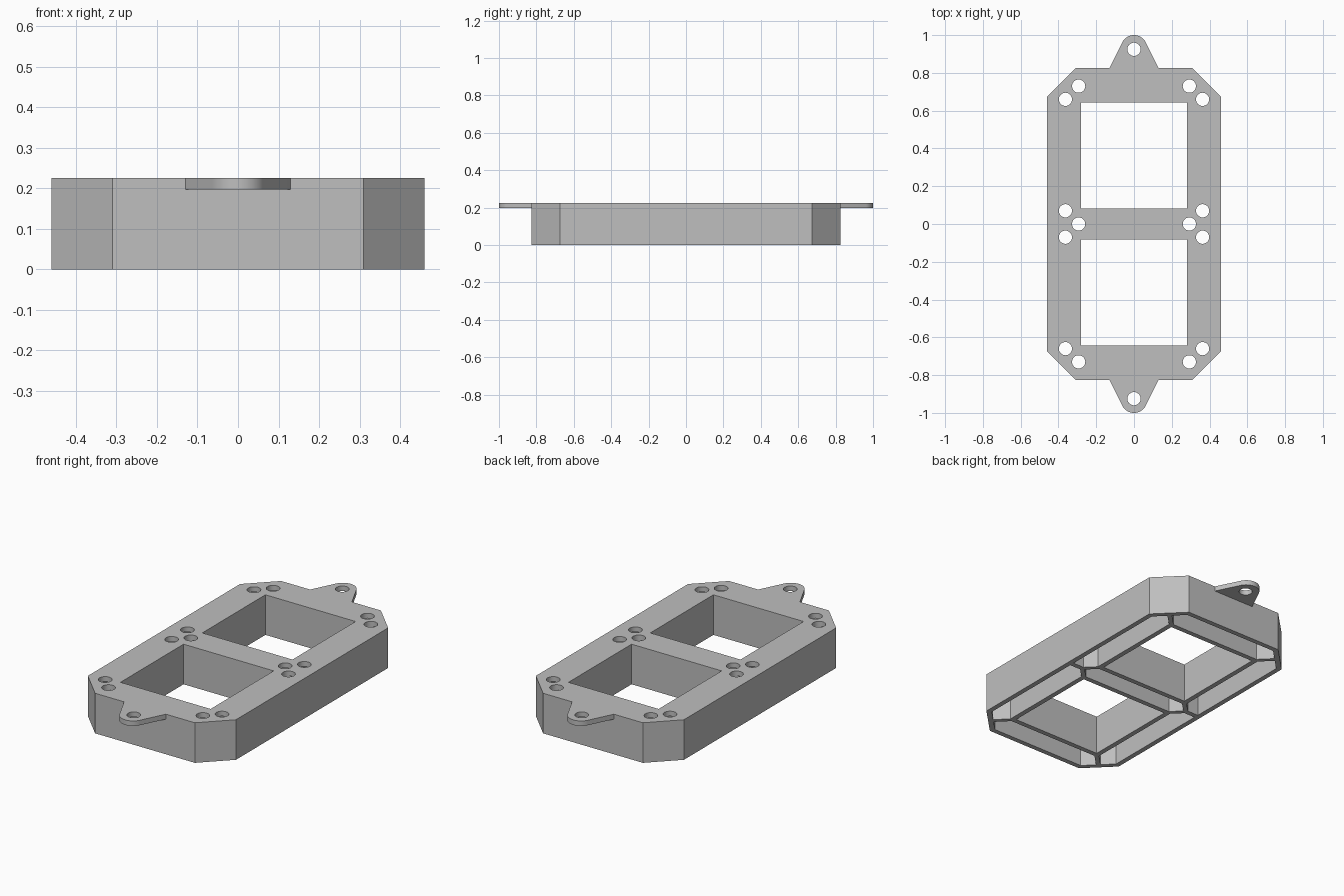
import bpy
import bmesh
from math import cos, sin, radians

default = bpy.data.objects.get("Cube")
if default:
    bpy.data.objects.remove(default, do_unlink=True)

HEIGHT = 0.225
PLATE = 0.197      # underside of the top plate and of the lugs
HOLE_R = 0.035
SIGNS = (1, -1)

grey = bpy.data.materials.new("light_grey")
grey.use_nodes = True
grey.diffuse_color = (0.52, 0.52, 0.52, 1)
grey.node_tree.nodes["Principled BSDF"].inputs["Base Color"].default_value = grey.diffuse_color


def prisms(name, outlines, z0, z1):
    """Object holding one upright prism for each closed outline."""
    bm = bmesh.new()
    for outline in outlines:
        face = bm.faces.new([bm.verts.new((x, y, z0)) for x, y in outline])
        new = bmesh.ops.extrude_face_region(bm, geom=[face])["geom"]
        top = [v for v in new if isinstance(v, bmesh.types.BMVert)]
        bmesh.ops.translate(bm, verts=top, vec=(0, 0, z1 - z0))
    bmesh.ops.recalc_face_normals(bm, faces=bm.faces)
    mesh = bpy.data.meshes.new(name)
    bm.to_mesh(mesh)
    bm.free()
    mesh.materials.append(grey)
    obj = bpy.data.objects.new(name, mesh)
    bpy.context.collection.objects.link(obj)
    return obj


def combine(target, tool, operation):
    """Apply a boolean and remove the tool."""
    tool.hide_render = True
    mod = target.modifiers.new(operation.lower(), "BOOLEAN")
    mod.operation = operation
    mod.solver = "EXACT"
    mod.object = tool
    bpy.context.view_layer.objects.active = target
    bpy.ops.object.modifier_apply(modifier=mod.name)
    bpy.data.objects.remove(tool, do_unlink=True)


def flip(points, sx, sy):
    return [(x * sx, y * sy) for x, y in points]


def mirror_x(points):
    """Close a half outline across the y axis."""
    return points + [(-x, y) for x, y in reversed(points)]


def circle(cx, cy, r, n=32):
    return [(cx + r * cos(radians(360 * i / n)), cy + r * sin(radians(360 * i / n)))
            for i in range(n)]


# Body: rectangle with chamfered corners
body = prisms("frame_body", [mirror_x([(0.31, -0.825), (0.46, -0.675),
                                       (0.46, 0.675), (0.31, 0.825)])], 0, HEIGHT)

# Mounting lugs at both ends, with rounded tips
tip = [(0.07 * cos(radians(a)), 0.93 + 0.07 * sin(radians(a))) for a in range(27, 154, 7)]
lug = [(0.13, 0.78), (0.13, 0.825)] + tip + [(-0.13, 0.825), (-0.13, 0.78)]
combine(body, prisms("lugs", [flip(lug, 1, s) for s in SIGNS], PLATE, HEIGHT), "UNION")

# Two rectangular windows
window = mirror_x([(0.28, 0.083), (0.28, 0.643)])
combine(body, prisms("window_cutter", [flip(window, 1, s) for s in SIGNS], -0.1, 0.4),
        "DIFFERENCE")

# Hollow underside: pockets divided by diagonal ribs
side = [(0.308, 0.069), (0.363, 0.014), (0.432, 0.014), (0.432, 0.663),
        (0.373, 0.722), (0.308, 0.657)]
end = mirror_x([(0.288, 0.671), (0.356, 0.739), (0.298, 0.797)])
middle = mirror_x([(0.288, -0.055), (0.343, 0), (0.288, 0.055)])
pockets = [flip(side, sx, sy) for sx in SIGNS for sy in SIGNS]
pockets += [flip(end, 1, sy) for sy in SIGNS] + [middle]
combine(body, prisms("pocket_cutter", pockets, -0.1, PLATE), "DIFFERENCE")

# Round holes through the top plate and the lugs
holes = [circle(sx * x, sy * y, HOLE_R) for sx in SIGNS for sy in SIGNS
         for x, y in ((0.363, 0.66), (0.293, 0.73), (0.363, 0.07))]
holes += [circle(sx * 0.293, 0, HOLE_R) for sx in SIGNS]
holes += [circle(0, sy * 0.925, HOLE_R) for sy in SIGNS]
combine(body, prisms("hole_cutter", holes, 0.1, 0.4), "DIFFERENCE")

# Smooth only the rounded walls
bpy.ops.object.select_all(action="DESELECT")
body.select_set(True)
bpy.context.view_layer.objects.active = body
bpy.ops.object.shade_smooth_by_angle(angle=radians(25))
